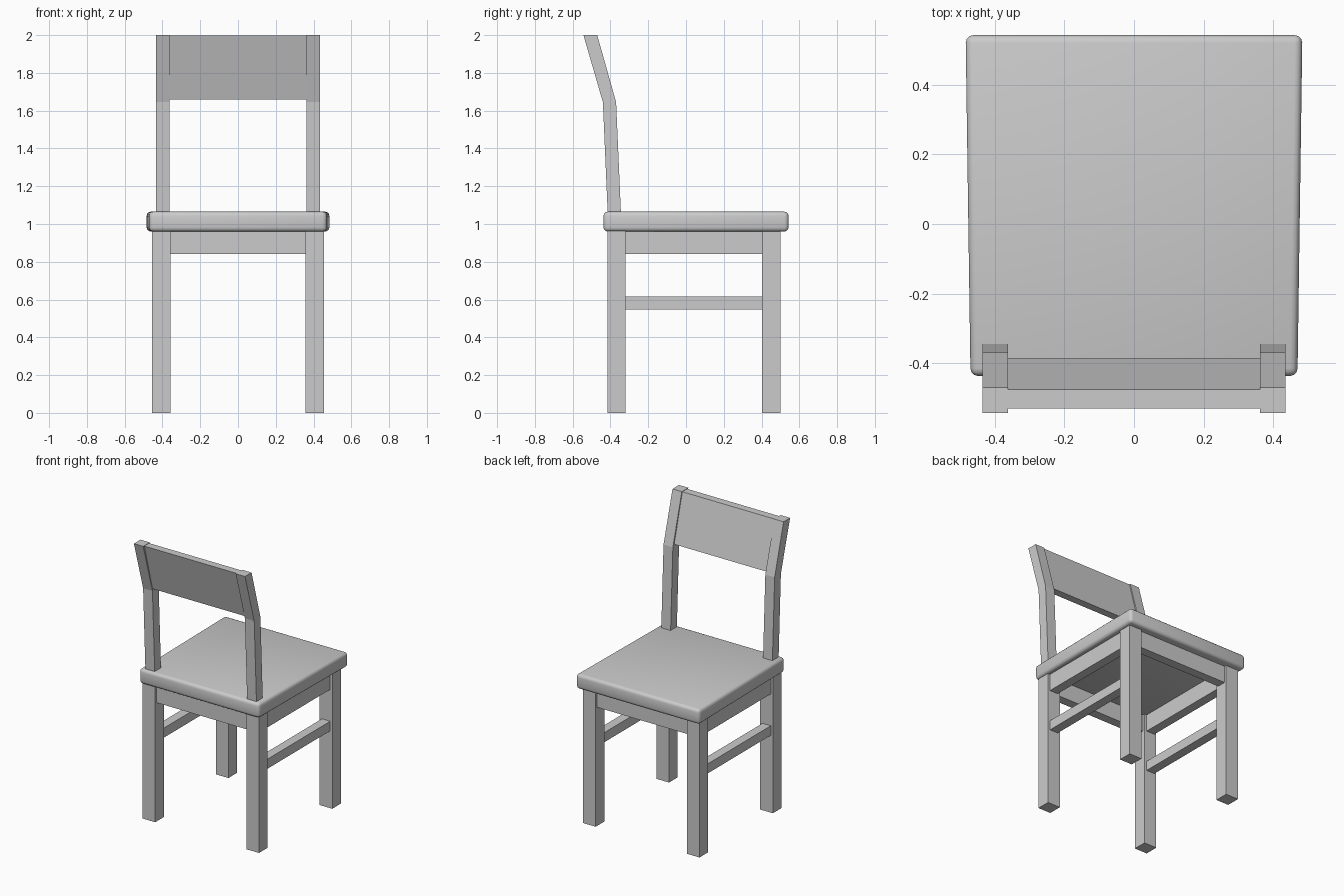
import bpy
import bmesh

cube = bpy.data.objects.get("Cube")
if cube:
    bpy.data.objects.remove(cube, do_unlink=True)

GREY = (0.6, 0.6, 0.6, 1)
mat = bpy.data.materials.new("plain grey")
mat.use_nodes = True
mat.diffuse_color = GREY
mat.node_tree.nodes["Principled BSDF"].inputs["Base Color"].default_value = GREY


def extrude(name, profile, axis, start, end):
    """Prism from a 2D outline: axis 'x' takes (y, z) points, axis 'z' takes (x, y)."""
    place = (lambda p, d: (d, *p)) if axis == "x" else (lambda p, d: (*p, d))
    bm = bmesh.new()
    rings = [[bm.verts.new(place(p, d)) for p in profile] for d in (start, end)]
    bm.faces.new(rings[0])
    bm.faces.new(rings[1])
    for i in range(len(profile)):
        j = (i + 1) % len(profile)
        bm.faces.new((rings[0][i], rings[0][j], rings[1][j], rings[1][i]))
    bmesh.ops.recalc_face_normals(bm, faces=bm.faces)
    mesh = bpy.data.meshes.new(name)
    bm.to_mesh(mesh)
    bm.free()
    mesh.materials.append(mat)
    obj = bpy.data.objects.new(name, mesh)
    bpy.context.collection.objects.link(obj)
    return obj


def box(name, x, y, z):
    outline = [(y[0], z[0]), (y[1], z[0]), (y[1], z[1]), (y[0], z[1])]
    return extrude(name, outline, "x", *x)


# Seat: slightly tapered slab with softly rounded edges
seat = extrude("seat", [(-0.47, -0.437), (0.47, -0.437), (0.484, 0.543), (-0.484, 0.543)],
               "z", 0.96, 1.065)
bevel = seat.modifiers.new("rounded edges", "BEVEL")
bevel.width = 0.022
bevel.segments = 3
for face in seat.data.polygons:
    face.use_smooth = True

# Bent back post outline, seen from the side
post = [(-0.412, 1.0), (-0.342, 1.0), (-0.37, 1.645), (-0.47, 2.0), (-0.543, 2.0), (-0.44, 1.645)]

for side, s in (("left", 1), ("right", -1)):
    legs_x = (s * 0.357, s * 0.456)
    rail_x = (s * 0.375, s * 0.44)
    box(f"back_leg_{side}", legs_x, (-0.416, -0.32), (0, 0.97))
    box(f"front_leg_{side}", legs_x, (0.403, 0.5), (0, 0.97))
    box(f"side_apron_{side}", rail_x, (-0.33, 0.41), (0.84, 0.97))
    box(f"side_stretcher_{side}", rail_x, (-0.33, 0.41), (0.547, 0.615))
    extrude(f"back_post_{side}", post, "x", s * 0.362, s * 0.435)

# Aprons across the width
box("back_apron", (-0.365, 0.365), (-0.4, -0.335), (0.84, 0.97))
box("front_apron", (-0.365, 0.365), (0.42, 0.485), (0.84, 0.97))

# Leaning backrest panel, set just inside the posts
panel = [(-0.439, 1.66), (-0.385, 1.66), (-0.476, 1.997), (-0.53, 1.997)]
extrude("backrest_panel", panel, "x", -0.37, 0.37)
